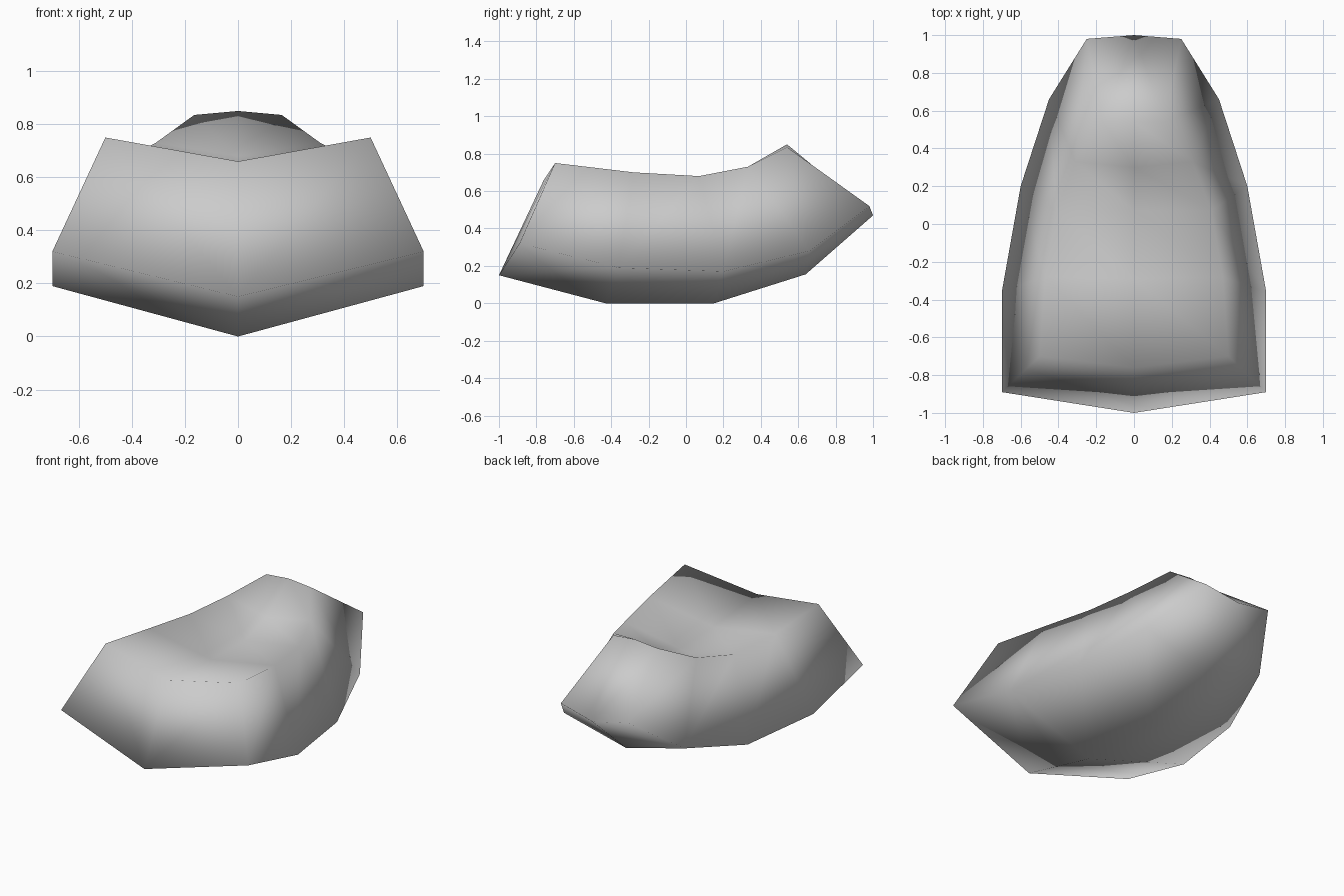
import bpy, bmesh

if "Cube" in bpy.data.objects:
    bpy.data.objects.remove(bpy.data.objects["Cube"])

# Each station: keel, chine (lower side edge), shoulder (upper rim), top centre line
stations = [
    ((0, -1.00, 0.15), (0.70, -0.89, 0.32), (0.50, -0.70, 0.75), (0, -0.76, 0.66)),
    ((0, -0.43, 0.00), (0.70, -0.36, 0.19), (0.47, -0.28, 0.70), (0, -0.29, 0.62)),
    ((0, 0.15, 0.00), (0.60, 0.20, 0.17), (0.41, 0.07, 0.68), (0, 0.07, 0.61)),
    ((0, 0.64, 0.155), (0.45, 0.66, 0.28), (0.31, 0.33, 0.73), (0, 0.30, 0.68)),
    ((0, 1.00, 0.47), (0.25, 0.98, 0.52), (0.165, 0.54, 0.835), (0, 0.54, 0.85)),
]

bm = bmesh.new()


def make_ring(keel, chine, shoulder, top):
    """Closed six-point cross-section, mirrored over x."""
    flip = lambda p: (-p[0], p[1], p[2])
    pts = [keel, chine, shoulder, top, flip(shoulder), flip(chine)]
    return [bm.verts.new(p) for p in pts]


rings = [make_ring(*s) for s in stations]

# Skin between neighbouring stations
for a, b in zip(rings, rings[1:]):
    for i in range(6):
        j = (i + 1) % 6
        bm.faces.new((a[i], a[j], b[j], b[i]))

# Front and rear panels, split down the middle
for r in (rings[0], rings[-1]):
    bm.faces.new((r[0], r[1], r[2], r[3]))
    bm.faces.new((r[0], r[3], r[4], r[5]))

bmesh.ops.recalc_face_normals(bm, faces=bm.faces)
for f in bm.faces:
    f.smooth = True

mesh = bpy.data.meshes.new("curved_shell")
bm.to_mesh(mesh)
bm.free()
shell = bpy.data.objects.new("curved_shell", mesh)
bpy.context.collection.objects.link(shell)
